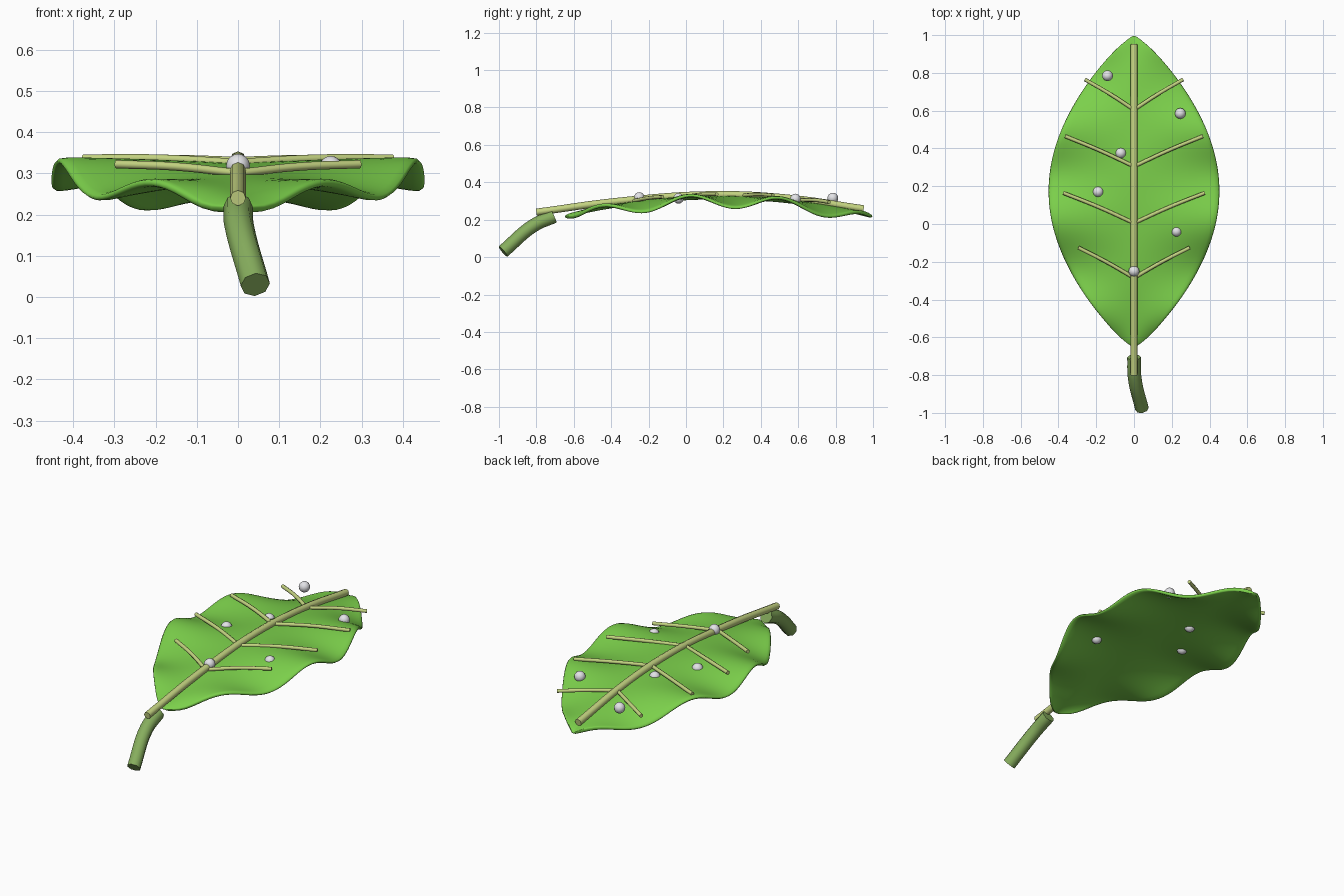
import bpy
import bmesh
from math import sin, cos, pi, radians

cube = bpy.data.objects.get("Cube")
if cube:
    bpy.data.objects.remove(cube)


def material(name, rgb):
    mat = bpy.data.materials.new(name)
    mat.use_nodes = True
    mat.diffuse_color = (*rgb, 1)
    mat.node_tree.nodes["Principled BSDF"].inputs["Base Color"].default_value = (*rgb, 1)
    return mat


leaf_green = material("leaf green", (0.2, 0.63, 0.07))
vein_green = material("pale vein green", (0.55, 0.65, 0.22))
stem_green = material("stem green", (0.24, 0.42, 0.11))
drop_grey = material("dewdrop grey", (0.77, 0.77, 0.8))


def select_only(obj):
    bpy.ops.object.select_all(action='DESELECT')
    obj.select_set(True)
    bpy.context.view_layer.objects.active = obj


def tube(name, points, radius, mat):
    """Round tube with eight sides along a smooth path."""
    curve = bpy.data.curves.new(name, 'CURVE')
    curve.dimensions = '3D'
    curve.bevel_depth = radius
    curve.bevel_resolution = 2
    curve.resolution_u = 6
    curve.use_fill_caps = True
    spline = curve.splines.new('BEZIER')
    spline.bezier_points.add(len(points) - 1)
    for knot, co in zip(spline.bezier_points, points):
        knot.co = co
        knot.handle_left_type = knot.handle_right_type = 'AUTO'
    curve.materials.append(mat)
    obj = bpy.data.objects.new(name, curve)
    bpy.context.collection.objects.link(obj)
    select_only(obj)
    bpy.ops.object.convert(target='MESH')
    bpy.ops.object.shade_smooth_by_angle(angle=radians(50))
    return obj


# Leaf blade: pointed outline, arched lengthwise, drooping and rippled towards the edge
BASE, TIP, ROWS, COLS = -0.65, 0.998, 36, 16


def blade_point(t, u):
    y = BASE + (TIP - BASE) * t
    arch = max(sin(pi * t), 0.0) ** 0.8
    half = 0.452 * arch + 0.003
    ripple = 0.037 * abs(u) ** 1.3 * cos(2 * pi * (y - 0.02) / 0.48)
    edge = min(1, half / 0.1) * (ripple - 0.02 * u * u)
    return half * u, y, 0.215 + 0.103 * arch + edge


bm = bmesh.new()
grid = [[bm.verts.new(blade_point(r / ROWS, 2 * c / COLS - 1)) for c in range(COLS + 1)]
        for r in range(ROWS + 1)]
for r in range(ROWS):
    for c in range(COLS):
        bm.faces.new((grid[r][c], grid[r][c + 1], grid[r + 1][c + 1], grid[r + 1][c]))
mesh = bpy.data.meshes.new("leaf_blade")
bm.to_mesh(mesh)
bm.free()
mesh.materials.append(leaf_green)
blade = bpy.data.objects.new("leaf_blade", mesh)
bpy.context.collection.objects.link(blade)
solid = blade.modifiers.new("thickness", 'SOLIDIFY')
solid.thickness = 0.02
solid.offset = 0
rounding = blade.modifiers.new("rounding", 'SUBSURF')
rounding.levels = rounding.render_levels = 1
select_only(blade)
bpy.ops.object.shade_smooth()

# Midrib
tube("midrib", [(0, -0.8, 0.24), (0, -0.35, 0.3), (0, 0.15, 0.334),
                (0, 0.55, 0.315), (0, 0.95, 0.258)], 0.019, vein_green)

# Side veins in mirrored pairs: start y, reach, start height, end height
for i, (y, reach, low, high) in enumerate([(-0.285, 0.295, 0.3, 0.322), (0.005, 0.375, 0.325, 0.336),
                                           (0.305, 0.365, 0.33, 0.33), (0.605, 0.26, 0.305, 0.294)]):
    for side, label in ((1, "left"), (-1, "right")):
        tube(f"side_vein_{label}_{i + 1}",
             [(0, y, low), (side * reach * 0.5, y + 0.085, (low + high) / 2 + 0.005),
              (side * reach, y + 0.16, high)], 0.01, vein_green)

# Stem curving down and sideways
tube("stem", [(0, -0.705, 0.218), (0.003, -0.81, 0.172), (0.042, -0.978, 0.03)],
     0.036, stem_green)

# Dewdrops, most of them sunk through the blade
for i, (x, y, z, radius) in enumerate([(-0.14, 0.785, 0.315, 0.029), (0.245, 0.585, 0.31, 0.029),
                                       (-0.07, 0.375, 0.312, 0.029), (-0.19, 0.17, 0.312, 0.029),
                                       (0.225, -0.04, 0.314, 0.028), (0, -0.25, 0.318, 0.029)]):
    bpy.ops.mesh.primitive_uv_sphere_add(segments=12, ring_count=8, radius=radius, location=(x, y, z))
    drop = bpy.context.object
    drop.name = f"dewdrop_{i + 1}"
    drop.data.materials.append(drop_grey)
    bpy.ops.object.shade_smooth()
